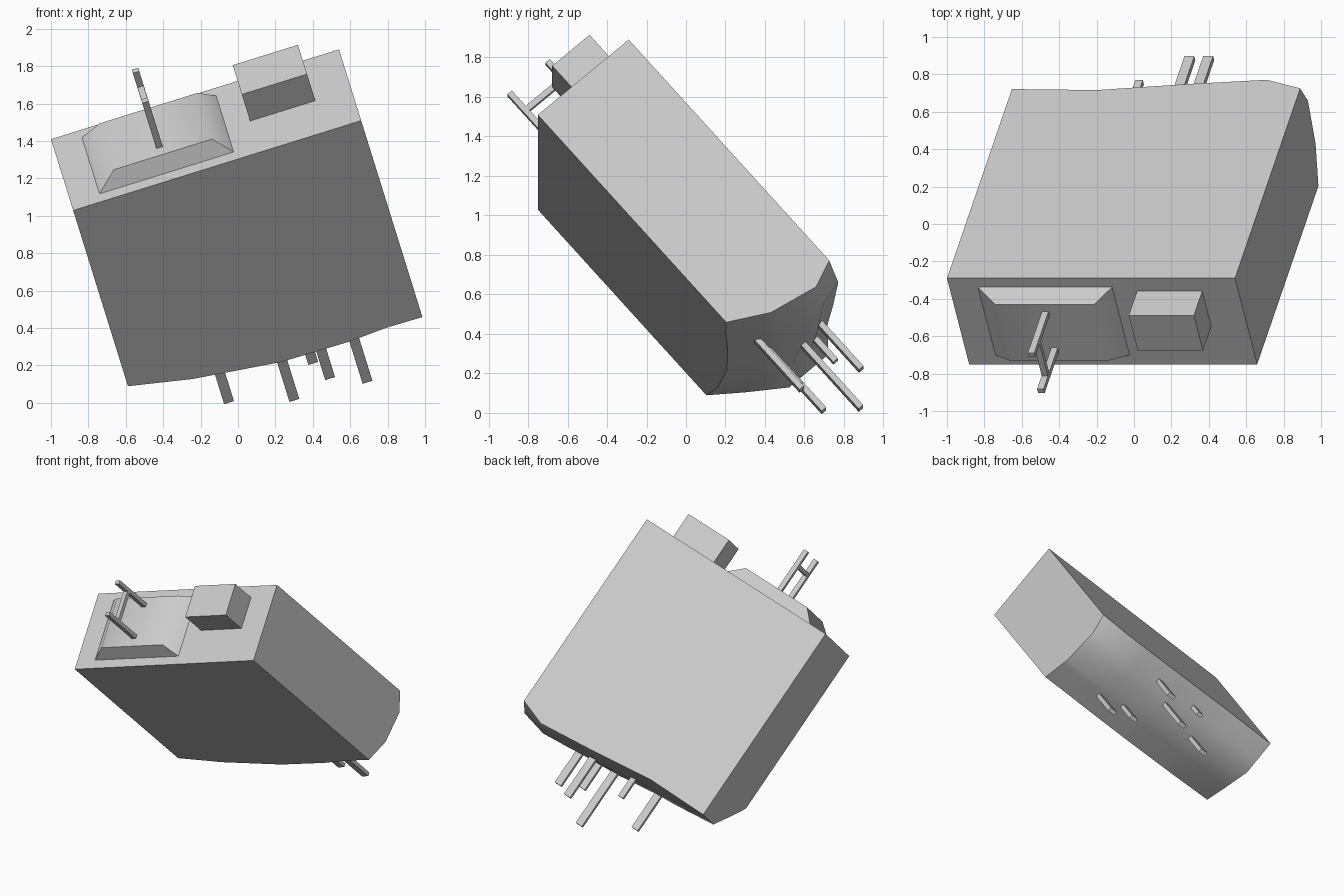
import bpy, bmesh, math
from mathutils import Matrix, Vector

cube = bpy.data.objects.get("Cube")
if cube:
    bpy.data.objects.remove(cube, do_unlink=True)

# Single flat grey
grey = bpy.data.materials.new("plain grey")
grey.use_nodes = True
COLOUR = (0.6, 0.6, 0.6, 1)
grey.diffuse_color = COLOUR
grey.node_tree.nodes["Principled BSDF"].inputs["Base Color"].default_value = COLOUR

# Tilted frame: U along the width, V towards the front, W down the long axis
U = Vector((0.9547, 0, 0.2976)).normalized()
V = Vector((0.197, -0.755, -0.624))
V = (V - U * V.dot(U)).normalized()
W = U.cross(V)
FRAME = Matrix((U, V, W)).transposed().to_4x4()
FRAME.translation = (-1, -0.29, 1.41)

WIDTH, DEPTH = 1.613, 0.609


def finish(name, bm, angle=45):
    bmesh.ops.recalc_face_normals(bm, faces=bm.faces)
    mesh = bpy.data.meshes.new(name)
    bm.to_mesh(mesh)
    bm.free()
    mesh.materials.append(grey)
    ob = bpy.data.objects.new(name, mesh)
    bpy.context.collection.objects.link(ob)
    ob.matrix_world = FRAME
    bpy.ops.object.select_all(action="DESELECT")
    ob.select_set(True)
    bpy.context.view_layer.objects.active = ob
    bpy.ops.object.shade_smooth_by_angle(angle=math.radians(angle))
    return ob


def frustum(name, base, top, w0, w1, angle=20):
    """Block between two (u0, u1, v0, v1) rectangles at depths w0 and w1."""
    bm = bmesh.new()
    rings = []
    for (u0, u1, v0, v1), w in ((base, w0), (top, w1)):
        rings.append([bm.verts.new((u, v, w)) for u, v in
                      ((u0, v0), (u1, v0), (u1, v1), (u0, v1))])
    for ring in rings:
        bm.faces.new(ring)
    for i in range(4):
        j = (i + 1) % 4
        bm.faces.new((rings[0][i], rings[0][j], rings[1][j], rings[1][i]))
    return finish(name, bm, angle)


def block(name, u, v, su, sv, w0, w1):
    r = (u - su / 2, u + su / 2, v - sv / 2, v + sv / 2)
    return frustum(name, r, r, w0, w1)


def along(points, t):
    """Piecewise linear profile."""
    for (a, wa), (b, wb) in zip(points, points[1:]):
        if t <= b:
            return wa + (wb - wa) * (t - a) / (b - a)
    return points[-1][1]


# Body: straight block whose far end is a domed patch between four edge profiles
back = [(0, 1.544), (0.48, 1.536), (0.94, 1.582), (1.41, 1.62), (WIDTH, 1.55)]
front = [(0, 1.303), (0.34, 1.39), (0.82, 1.462), (1.2, 1.468), (1.41, 1.452), (WIDTH, 1.456)]
left = [(0, 1.544), (0.265, 1.546), (0.45, 1.42), (DEPTH, 1.303)]
right = [(0, 1.55), (0.142, 1.612), (0.404, 1.565), (DEPTH, 1.456)]


def dome(u, v):
    s, t = u / WIDTH, v / DEPTH
    b0, b1, f0, f1 = back[0][1], back[-1][1], front[0][1], front[-1][1]
    ruled_v = along(back, u) * (1 - t) + along(front, u) * t
    ruled_u = along(left, v) * (1 - s) + along(right, v) * s
    flat = (b0 * (1 - s) + b1 * s) * (1 - t) + (f0 * (1 - s) + f1 * s) * t
    return ruled_v + ruled_u - flat


us = sorted({p[0] for p in back + front})
vs = sorted({p[0] for p in left + right})
bm = bmesh.new()
grid = [[bm.verts.new((u, v, dome(u, v))) for v in vs] for u in us]
for i in range(len(us) - 1):
    for j in range(len(vs) - 1):
        bm.faces.new((grid[i][j], grid[i + 1][j], grid[i + 1][j + 1], grid[i][j + 1]))
c00, c10, c11, c01 = [bm.verts.new((u, v, 0)) for u, v in
                      ((0, 0), (WIDTH, 0), (WIDTH, DEPTH), (0, DEPTH))]
bm.faces.new((c00, c10, c11, c01))
bm.faces.new([c10, c00] + [col[0] for col in grid])
bm.faces.new([c11, c01] + [col[-1] for col in grid])
bm.faces.new([c01, c00] + grid[0])
bm.faces.new([c11, c10] + grid[-1])
finish("body", bm)

# Raised parts on the upper end
frustum("raised_pad", (0.155, 0.917, 0.06, 0.546), (0.272, 0.823, 0.105, 0.5), 0.005, -0.095, 50)
block("end_block", 1.228, 0.217, 0.365, 0.25, 0.01, -0.197)

# H-shaped handle on the pad
for name, v in (("handle_back_prong", 0.169), ("handle_front_prong", 0.424)):
    block(name, 0.541, v, 0.036, 0.03, -0.09, -0.432)
block("handle_crossbar", 0.541, 0.297, 0.034, 0.25, -0.295, -0.325)

# Pins on the domed end: u, v, tip depth
pins = [(0.49, 0.313, 1.87), (0.827, 0.232, 2.063), (0.982, 0.127, 1.944),
        (0.641, 0.128, 1.747), (1.229, 0.474, 1.885), (1.044, 0.429, 1.82)]
for i, (u, v, tip) in enumerate(pins):
    size = 0.055 if tip > 1.8 else 0.042
    block(f"pin_{i + 1}", u, v, size, 0.03, 1.4, tip)
